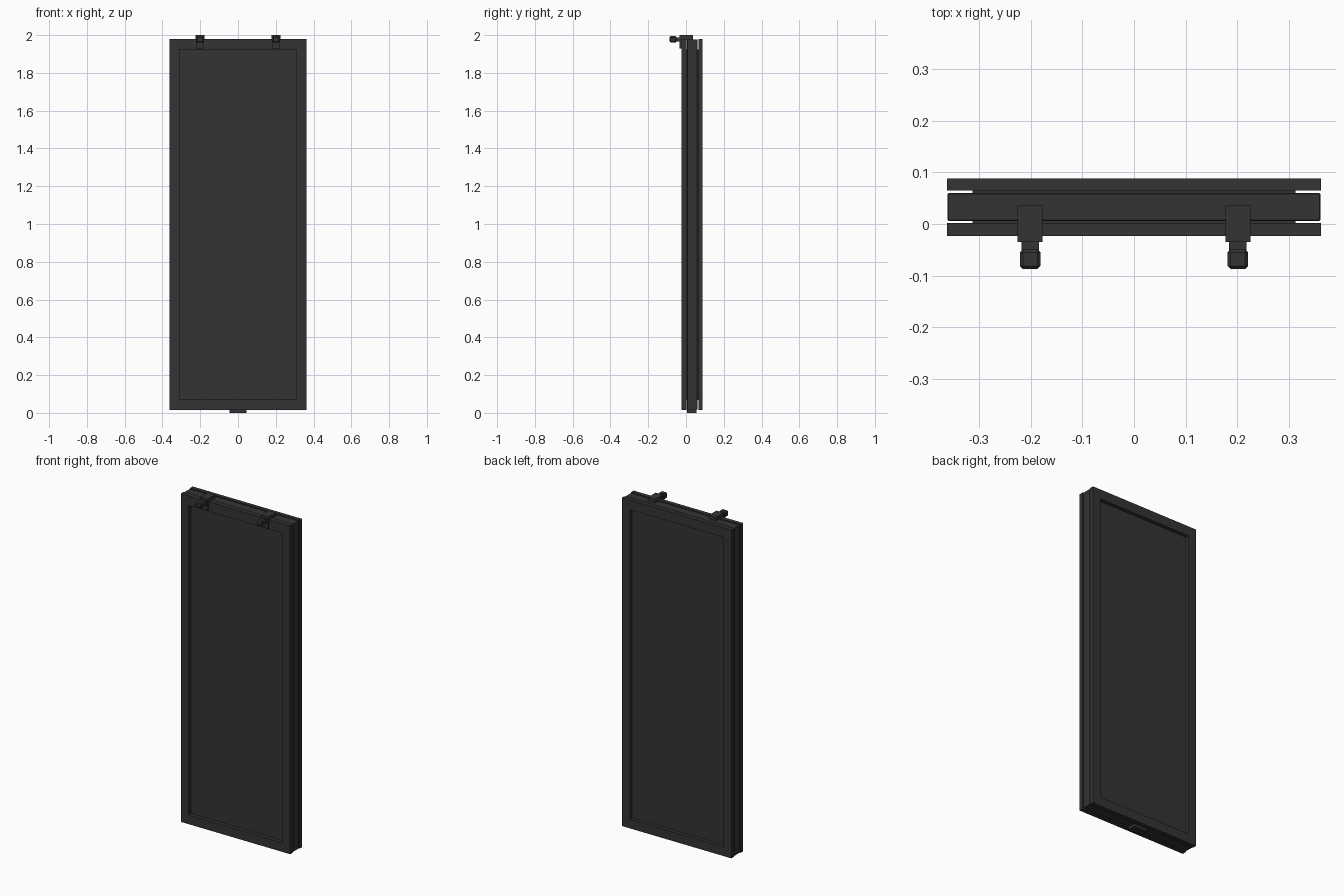
import bpy, bmesh

if "Cube" in bpy.data.objects:
    bpy.data.objects.remove(bpy.data.objects["Cube"])

charcoal = bpy.data.materials.new("charcoal")
charcoal.diffuse_color = (0.034, 0.034, 0.034, 1)
charcoal.use_nodes = True
charcoal.node_tree.nodes["Principled BSDF"].inputs["Base Color"].default_value = charcoal.diffuse_color


def finish(bm, name):
    bmesh.ops.recalc_face_normals(bm, faces=bm.faces)
    me = bpy.data.meshes.new(name)
    bm.to_mesh(me)
    bm.free()
    me.materials.append(charcoal)
    ob = bpy.data.objects.new(name, me)
    bpy.context.collection.objects.link(ob)
    return ob


def box(name, x, y, z, bevel=0.0):
    """Box from (min, max) ranges, optionally with chamfered edges."""
    bm = bmesh.new()
    bmesh.ops.create_cube(bm, size=1)
    for v in bm.verts:
        v.co = [r[0] if c < 0 else r[1] for c, r in zip(v.co, (x, y, z))]
    if bevel:
        bmesh.ops.bevel(bm, geom=bm.edges[:], offset=bevel, segments=1, affect='EDGES')
    return finish(bm, name)


def frame(name, y, outer, inner):
    """Mitred rectangular frame; outer and inner are (half width, z low, z high)."""
    bm = bmesh.new()
    rings = []
    for w, lo, hi in (outer, inner):
        for yy in y:
            rings.append([bm.verts.new((sx * w, yy, z))
                          for sx, z in ((-1, lo), (1, lo), (1, hi), (-1, hi))])
    of, ob, nf, nb = rings
    for a, b in ((of, ob), (ob, nb), (nb, nf), (nf, of)):
        for i in range(4):
            j = (i + 1) % 4
            bm.faces.new((a[i], a[j], b[j], b[i]))
    return finish(bm, name)


# Front and back face frames around the opening
OUTER, INNER = (0.362, 0.015, 1.98), (0.31, 0.07, 1.922)
frame("front_frame", (-0.023, 0.002), OUTER, INNER)
frame("back_frame", (0.065, 0.088), OUTER, INNER)

# Core slab and the recessed panel showing through both openings
box("core_slab", (-0.361, 0.361), (0.006, 0.06), (0.017, 1.978), 0.002)
box("recessed_panel", (-0.313, 0.313), (0.0, 0.066), (0.067, 1.925))

# Foot under the core
box("foot", (-0.045, 0.045), (0.006, 0.056), (0.0, 0.03))

# Hanging clips: strap over the top, front tab, neck and chamfered knob
for side, cx in (("left", -0.201), ("right", 0.201)):
    def span(h):
        return (cx - h, cx + h)
    box(side + "_clip_strap", span(0.024), (-0.035, 0.037), (1.974, 2.0))
    box(side + "_clip_tab", span(0.022), (-0.035, -0.02), (1.93, 1.976))
    box(side + "_clip_neck", span(0.017), (-0.055, -0.03), (1.966, 1.988))
    box(side + "_clip_knob", span(0.02), (-0.087, -0.049), (1.96, 1.994), 0.006)
